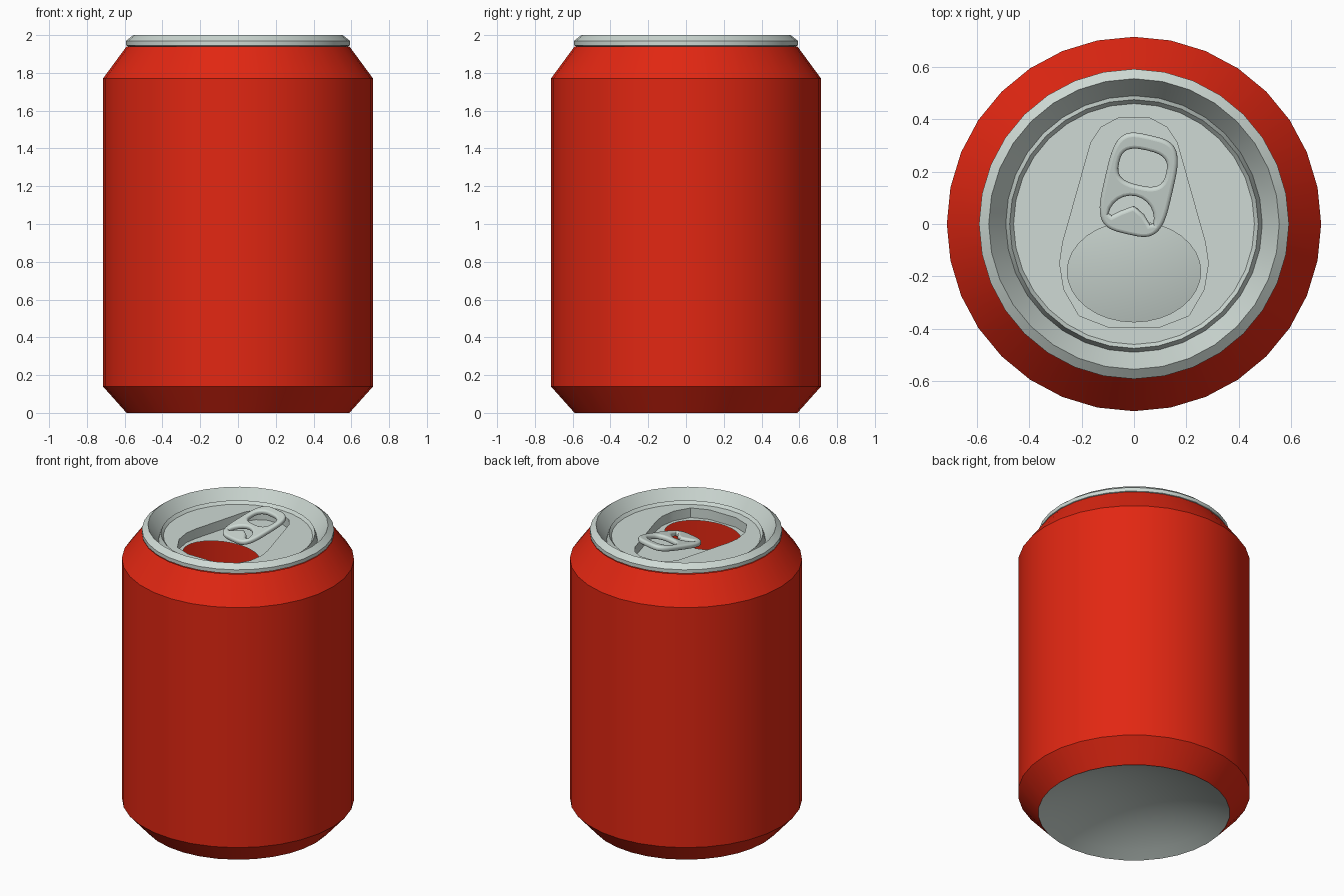
import bpy
import bmesh
from math import sin, cos, pi, radians, copysign

cube = bpy.data.objects.get("Cube")
if cube:
    bpy.data.objects.remove(cube, do_unlink=True)

SEGMENTS = 32


def material(name, color):
    mat = bpy.data.materials.new(name)
    mat.use_nodes = True
    mat.diffuse_color = color
    mat.node_tree.nodes["Principled BSDF"].inputs["Base Color"].default_value = color
    return mat


red = material("red paint", (0.76, 0.02, 0.006, 1))
silver = material("silver metal", (0.62, 0.70, 0.66, 1))


def smooth(obj, angle=30):
    bpy.ops.object.select_all(action="DESELECT")
    obj.select_set(True)
    bpy.context.view_layer.objects.active = obj
    bpy.ops.object.shade_smooth_by_angle(angle=radians(angle))


def finish(name, bm, mat):
    bmesh.ops.remove_doubles(bm, verts=bm.verts, dist=1e-5)
    mesh = bpy.data.meshes.new(name)
    bm.to_mesh(mesh)
    bm.free()
    mesh.materials.append(mat)
    obj = bpy.data.objects.new(name, mesh)
    bpy.context.collection.objects.link(obj)
    smooth(obj)
    return obj


def bridge(bm, lower, upper):
    n = len(lower)
    for i in range(n):
        j = (i + 1) % n
        bm.faces.new((lower[i], lower[j], upper[j], upper[i]))


def ellipse(rx, ry, cy=0.0, power=1.0, n=SEGMENTS):
    """Closed outline; a power under 1 squares off the corners."""
    points = []
    for i in range(n):
        c, s = cos(2 * pi * i / n), sin(2 * pi * i / n)
        points.append((copysign(abs(c) ** power, c) * rx,
                       cy + copysign(abs(s) ** power, s) * ry))
    return points


def ring(bm, outline, z):
    return [bm.verts.new((x, y, z)) for x, y in outline]


def lathe(name, profile, mat):
    bm = bmesh.new()
    rings = [ring(bm, ellipse(r, r), z) for r, z in profile]
    for lower, upper in zip(rings, rings[1:]):
        bridge(bm, lower, upper)
    return finish(name, bm, mat)


def fill_between(bm, outer, inner):
    edges = []
    for loop in (outer, inner):
        for a, b in zip(loop, loop[1:] + loop[:1]):
            edges.append(bm.edges.get((a, b)) or bm.edges.new((a, b)))
    bmesh.ops.triangle_fill(bm, use_beauty=True, edges=edges, normal=(0, 0, 1))


# Painted body shell
lathe("body", [(0.59, 0), (0.715, 0.14), (0.715, 1.77), (0.59, 1.94)], red)

# Domed base, hollow side down
STEPS, DOME = 8, 0.15
base = [(0.59 * i / STEPS, DOME * (1 - (i / STEPS) ** 2)) for i in range(STEPS + 1)]
lathe("base_dome", base, silver)

# Rolled rim, countersink and raised bead
PANEL_Z, FLOOR_Z = 1.925, 1.86
lathe("rim", [(0.58, 1.94), (0.592, 1.945), (0.592, 1.97), (0.555, 2.0), (0.49, 1.9),
              (0.475, 1.945), (0.46, PANEL_Z)], silver)

# Lid panel with a teardrop recess and a drinking hole
half = [(0.1, -0.393), (0.21, -0.35), (0.268, -0.25), (0.284, -0.15), (0.272, -0.07),
        (0.165, 0.31), (0.125, 0.37), (0.06, 0.405)]
recess = half + [(-x, y) for x, y in reversed(half)]
bm = bmesh.new()
panel_edge = ring(bm, ellipse(0.46, 0.46), PANEL_Z)
recess_top = ring(bm, recess, PANEL_Z)
recess_bottom = ring(bm, recess, FLOOR_Z)
hole = ring(bm, ellipse(0.255, 0.192, -0.182), FLOOR_Z)
bridge(bm, recess_top, recess_bottom)
fill_between(bm, panel_edge, recess_top)
fill_between(bm, recess_bottom, hole)
finish("lid_panel", bm, silver)

# Pull tab: rounded plate with a finger hole and a crescent slot
ROUND = 0.014
crescent = [(0.088 * cos(pi * i / 12), -0.135 + 0.09 * sin(pi * i / 12)) for i in range(13)]
crescent += [(-0.075, -0.14), (-0.045, -0.115), (0, -0.085), (0.045, -0.108), (0.075, -0.14)]
curve = bpy.data.curves.new("pull_tab", "CURVE")
curve.dimensions = "2D"
curve.fill_mode = "BOTH"
curve.extrude = 0.003
curve.bevel_depth = ROUND
curve.bevel_resolution = 3
curve.offset = -ROUND
for outline in (ellipse(0.132, 0.197, 0, 0.55, 48), ellipse(0.092, 0.07, 0.068, 0.7), crescent):
    spline = curve.splines.new("POLY")
    spline.points.add(len(outline) - 1)
    for point, (x, y) in zip(spline.points, outline):
        point.co = (x, y, 0, 1)
    spline.use_cyclic_u = True
curve.materials.append(silver)
tab = bpy.data.objects.new("pull_tab", curve)
bpy.context.collection.objects.link(tab)
tab.location = (0.018, 0.15, 1.943)
tab.rotation_euler = (radians(11), 0, radians(-13))
bpy.ops.object.select_all(action="DESELECT")
tab.select_set(True)
bpy.context.view_layer.objects.active = tab
bpy.ops.object.convert(target="MESH")
smooth(bpy.context.object, 40)

# Rivet holding the tab
lathe("rivet", [(0.024, FLOOR_Z), (0.024, 1.92), (0, 1.92)], silver).location.y = 0.04
